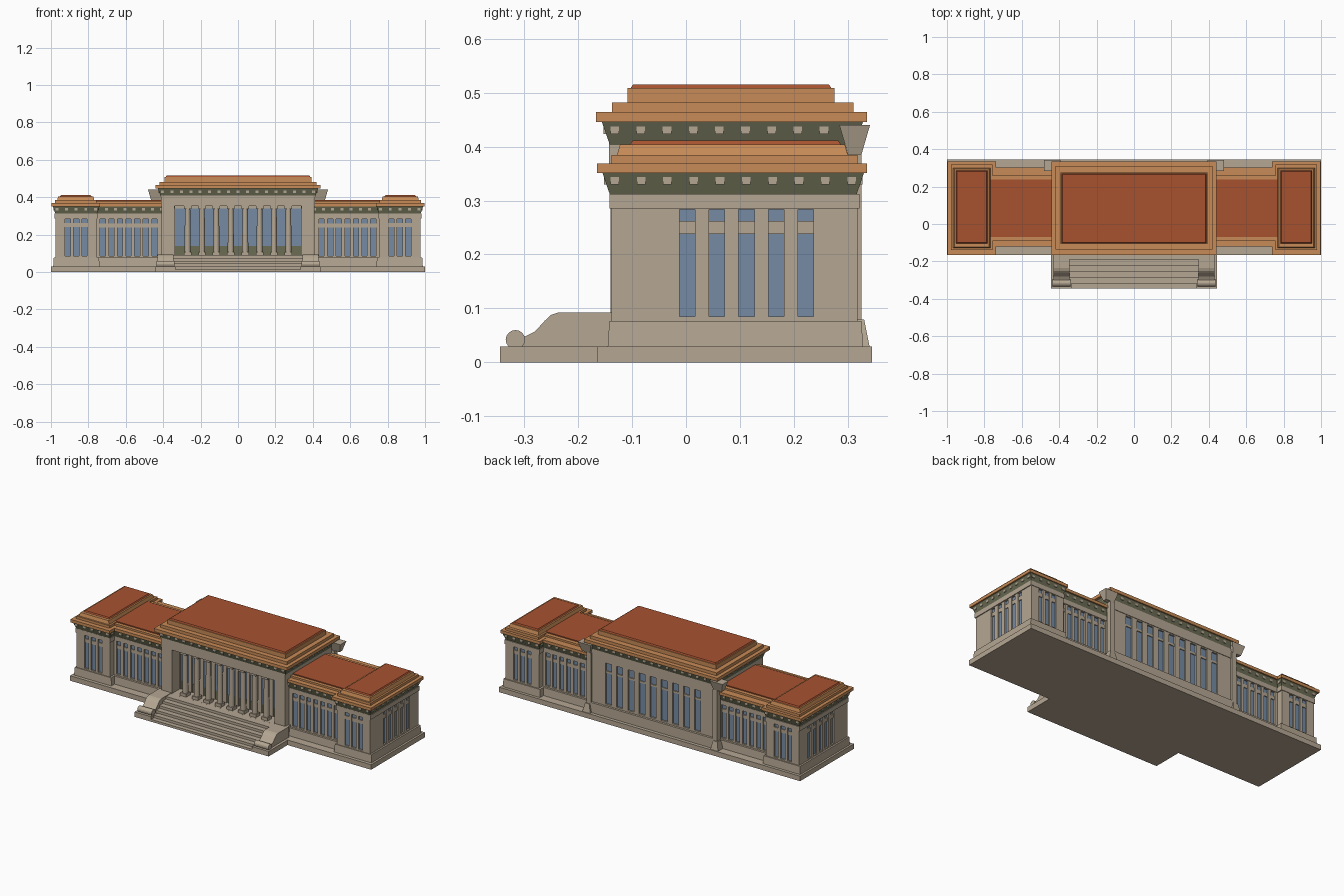
import bpy, bmesh, math
from mathutils import Matrix

if "Cube" in bpy.data.objects:
    bpy.data.objects.remove(bpy.data.objects["Cube"])


def material(name, rgb):
    m = bpy.data.materials.new(name)
    m.diffuse_color = (*rgb, 1)
    m.use_nodes = True
    m.node_tree.nodes["Principled BSDF"].inputs["Base Color"].default_value = m.diffuse_color
    return m


STONE = material("stone", (0.46, 0.385, 0.29))
ORANGE = material("orange_trim", (0.58, 0.26, 0.095))
RED = material("red_roof", (0.39, 0.085, 0.03))
BLUE = material("blue_glass", (0.18, 0.26, 0.37))
GREEN = material("green_cornice", (0.15, 0.155, 0.09))


def finish(name, bm, mat):
    bmesh.ops.recalc_face_normals(bm, faces=bm.faces)
    me = bpy.data.meshes.new(name)
    bm.to_mesh(me)
    bm.free()
    me.materials.append(mat)
    ob = bpy.data.objects.new(name, me)
    bpy.context.collection.objects.link(ob)
    return ob


def build(name, mat, solids, mirror=False):
    """Solids are (x0, x1, y0, y1, z0, z1[, grow]); grow widens the top."""
    bm = bmesh.new()
    for s in (1, -1) if mirror else (1,):
        for x0, x1, y0, y1, z0, z1, *g in solids:
            g = g[0] if g else 0
            ring = [(x0, y0, -1, -1), (x1, y0, 1, -1), (x1, y1, 1, 1), (x0, y1, -1, 1)]
            lo = [bm.verts.new((s * x, y, z0)) for x, y, _, _ in ring]
            hi = [bm.verts.new((s * (x + g * a), y + g * b, z1)) for x, y, a, b in ring]
            bm.faces.new(lo)
            bm.faces.new(hi)
            for i in range(4):
                j = (i + 1) % 4
                bm.faces.new((lo[i], lo[j], hi[j], hi[i]))
    return finish(name, bm, mat)


def facade(name, axis, s, n, u0, u1, z0, z1, wins=(), w=0.03, zs=0.085, zt=0.275,
           transom=None, mirror=False, depth=0.015):
    """Wall layer in front of a core: piers between recessed windows."""
    def fb(a, b, na, nb, c, d):
        lo, hi = min(na, nb), max(na, nb)
        return (a, b, lo, hi, c, d) if axis == 'y' else (lo, hi, a, b, c, d)
    inn = n - s * depth
    stone, glass = [], []
    edges = [u0] + [e for c in wins for e in (c - w / 2, c + w / 2)] + [u1]
    for a, b in zip(edges[::2], edges[1::2]):
        stone.append(fb(a, b, inn, n, z0, z1))
    for c in wins:
        a, b = c - w / 2, c + w / 2
        stone += [fb(a, b, inn, n, z0, zs), fb(a, b, inn, n, zt, z1)]
        if transom:
            stone.append(fb(a, b, inn, n - s * 0.004, *transom))
        glass.append(fb(a, b, inn, inn + s * 0.006, zs, zt))
    build(name + "_wall", STONE, stone, mirror)
    if glass:
        build(name + "_windows", BLUE, glass, mirror)


def cornice(name, x0, x1, y0, y1, z0, z1, grow, mirror=False):
    """Flared green band with stone brackets under the eave."""
    build(name + "_green_band", GREEN, [(x0, x1, y0, y1, z0, z1, grow)], mirror)
    br, p, m = [], grow * 0.8, (z0 + z1) / 2
    nx, ny = max(2, round((x1 - x0) / 0.05)), max(2, round((y1 - y0) / 0.05))
    for i in range(nx + 1):
        c = x0 + 0.008 + (x1 - x0 - 0.016) * i / nx
        br += [(c - 0.008, c + 0.008, y0 - p, y0 + 0.01, m, z1),
               (c - 0.008, c + 0.008, y1 - 0.01, y1 + p, m, z1)]
    for i in range(ny + 1):
        c = y0 + 0.008 + (y1 - y0 - 0.016) * i / ny
        br += [(x0 - p, x0 + 0.01, c - 0.008, c + 0.008, m, z1),
               (x1 - 0.01, x1 + p, c - 0.008, c + 0.008, m, z1)]
    build(name + "_brackets", STONE, br, mirror)


def row(c, n, step):
    return [c + (i - (n - 1) / 2) * step for i in range(n)]


# Ground plinth and raised base courses
build("ground_plinth", STONE, [(-1, 1, -0.165, 0.345, 0, 0.03)])
build("pavilion_base", STONE, [(0.74, 0.988, -0.145, 0.328, 0.03, 0.077, -0.003)], True)
build("wing_base", STONE, [(0.4, 0.75, -0.115, 0.295, 0.03, 0.077, -0.003)], True)
build("centre_base", STONE, [(-0.42, 0.42, -0.145, 0.325, 0.03, 0.09)])

# End pavilions
build("pavilion_core", STONE, [(0.77, 0.96, -0.123, 0.303, 0.03, 0.305)], True)
facade("pavilion_front", 'y', -1, -0.138, 0.755, 0.975, 0.07, 0.285,
       row(0.865, 3, 0.045), 0.028, 0.085, 0.283, (0.24, 0.262), True)
facade("pavilion_back", 'y', 1, 0.318, 0.755, 0.975, 0.07, 0.285,
       row(0.865, 3, 0.045), 0.028, 0.085, 0.283, (0.24, 0.262), True)
facade("pavilion_end", 'x', 1, 0.975, -0.138, 0.318, 0.07, 0.285,
       row(0.112, 5, 0.055), 0.029, 0.085, 0.283, (0.238, 0.262), True)
facade("pavilion_inner", 'x', -1, 0.755, -0.138, 0.318, 0.07, 0.285, mirror=True)
build("pavilion_frieze", STONE, [(0.75, 0.98, -0.142, 0.321, 0.285, 0.312)], True)
cornice("pavilion", 0.755, 0.975, -0.14, 0.315, 0.308, 0.352, 0.015, True)
build("pavilion_roof_trim", ORANGE, [(0.737, 0.998, -0.165, 0.335, 0.351, 0.369),
                                     (0.757, 0.978, -0.138, 0.318, 0.369, 0.384),
                                     (0.768, 0.967, -0.128, 0.3, 0.384, 0.404, -0.006)], True)
build("pavilion_roof_top", RED, [(0.782, 0.953, -0.105, 0.288, 0.402, 0.411, -0.006)], True)

# Linking wings
build("wing_core", STONE, [(0.39, 0.77, -0.085, 0.265, 0.03, 0.31)], True)
for nm, s, n in (("wing_front", -1, -0.1), ("wing_back", 1, 0.28)):
    facade(nm, 'y', s, n, 0.4, 0.76, 0.07, 0.29,
           row(0.585, 7, 0.046), 0.028, 0.085, 0.283, (0.238, 0.258), True)
build("wing_frieze", STONE, [(0.4, 0.76, -0.103, 0.283, 0.285, 0.312)], True)
cornice("wing", 0.4, 0.76, -0.1, 0.28, 0.308, 0.352, 0.015, True)
build("wing_roof_trim", ORANGE, [(0.4, 0.75, -0.12, 0.303, 0.351, 0.368),
                                 (0.4, 0.76, -0.09, 0.26, 0.368, 0.379)], True)
build("wing_roof_top", RED, [(0.4, 0.768, -0.07, 0.237, 0.378, 0.385)], True)

# Central hall
build("centre_core", STONE, [(-0.395, 0.395, -0.055, 0.295, 0.03, 0.41)])
facade("centre_side", 'x', 1, 0.41, -0.14, 0.312, 0.09, 0.41, mirror=True)
facade("centre_back", 'y', 1, 0.312, -0.41, 0.41, 0.09, 0.36,
       row(0, 9, 0.074), 0.04, 0.1, 0.345, (0.285, 0.297))
build("portico_piers", STONE, [(0.34, 0.41, -0.14, -0.05, 0.09, 0.36)], True)
build("centre_frieze", STONE, [(-0.413, 0.413, -0.143, 0.315, 0.352, 0.41)])
build("portico_windows", BLUE, [(c - 0.028, c + 0.028, -0.062, -0.054, 0.14, 0.34)
                                for c in row(0, 9, 0.077)])
build("portico_panels", GREEN, [(c - 0.028, c + 0.028, -0.063, -0.054, 0.09, 0.14)
                                for c in row(0, 9, 0.077)])
build("portico_pilasters", STONE, [(c - 0.011, c + 0.011, -0.07, -0.05, 0.09, 0.355)
                                   for c in row(0, 10, 0.077)])

# Portico columns with square bases and capitals
bm = bmesh.new()
for c in row(0, 8, 0.077):
    bmesh.ops.create_cone(bm, cap_ends=True, segments=16, radius1=0.017, radius2=0.014,
                          depth=0.25, matrix=Matrix.Translation((c, -0.115, 0.225)))
columns = finish("portico_columns", bm, STONE)
for p in columns.data.polygons:
    p.use_smooth = abs(p.normal.z) < 0.5
build("column_blocks", STONE, [(c - 0.02, c + 0.02, -0.135, -0.095, a, b)
                               for c in row(0, 8, 0.077) for a, b in ((0.09, 0.108), (0.338, 0.353))])

# Central cornice and stepped roof
cornice("centre", -0.412, 0.412, -0.14, 0.312, 0.4, 0.446, 0.016)
build("centre_roof_trim", ORANGE, [(-0.442, 0.442, -0.167, 0.335, 0.445, 0.464),
                                   (-0.42, 0.42, -0.137, 0.31, 0.464, 0.482),
                                   (-0.392, 0.392, -0.108, 0.275, 0.482, 0.508)])
build("centre_roof_top", RED, [(-0.388, 0.388, -0.104, 0.271, 0.506, 0.515, -0.006)])

# Rear corner downpipes with flared heads and feet
build("rear_downpipes", STONE, [(0.405, 0.435, 0.295, 0.325, 0.07, 0.385),
                                (0.41, 0.465, 0.3, 0.325, 0.385, 0.44, 0.016),
                                (0.4, 0.45, 0.29, 0.34, 0.03, 0.08, -0.01)], True)

# Front stairs on a low platform
build("stair_platform", STONE, [(-0.445, 0.445, -0.345, -0.16, 0, 0.014)])
build("stairs", STONE, [(-0.345, 0.345, -0.318 + 0.032 * i, -0.13, 0.01, 0.029 + 0.0152 * i)
                        for i in range(5)])
build("cheek_plinths", STONE, [(0.335, 0.445, -0.345, -0.16, 0, 0.03)], True)

# Curved cheek walls ending in scrolls
profile = [(-0.13, 0.028), (-0.325, 0.028), (-0.318, 0.046), (-0.298, 0.048), (-0.28, 0.057),
           (-0.262, 0.077), (-0.25, 0.088), (-0.235, 0.093), (-0.13, 0.093)]
bm = bmesh.new()
for s in (1, -1):
    a = [bm.verts.new((s * 0.345, y, z)) for y, z in profile]
    b = [bm.verts.new((s * 0.43, y, z)) for y, z in profile]
    bm.faces.new(a)
    bm.faces.new(b)
    for i in range(len(a)):
        j = (i + 1) % len(a)
        bm.faces.new((a[i], a[j], b[j], b[i]))
    bmesh.ops.create_cone(bm, cap_ends=True, segments=16, radius1=0.018, radius2=0.018, depth=0.095,
                          matrix=Matrix.Translation((s * 0.3875, -0.316, 0.042))
                          @ Matrix.Rotation(math.pi / 2, 4, 'Y'))
finish("stair_cheeks", bm, STONE)
